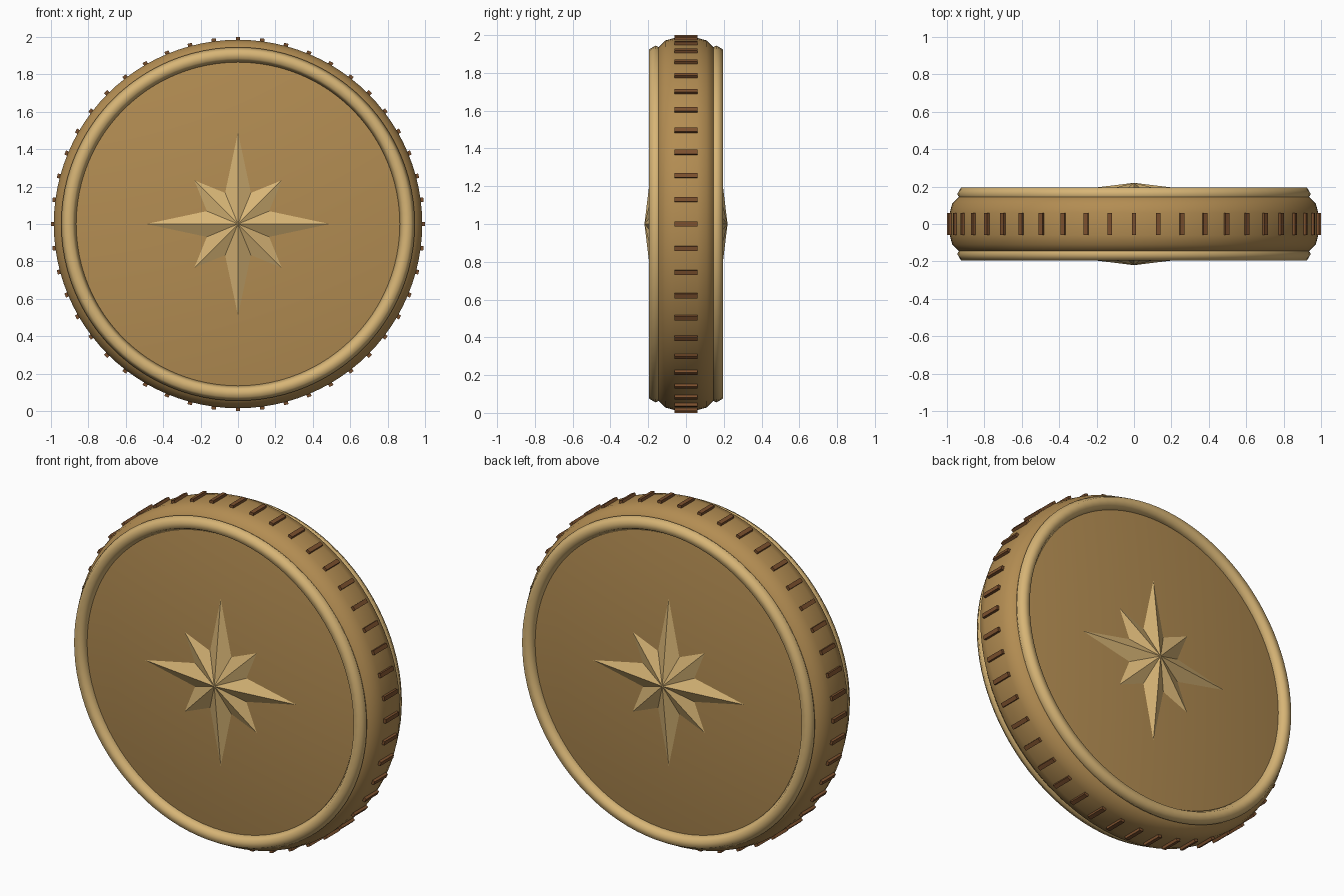
import bpy, bmesh
from math import pi, sin, cos, radians
from mathutils import Matrix

old = bpy.data.objects.get("Cube")
if old:
    bpy.data.objects.remove(old)

CENTRE = Matrix.Translation((0, 0, 1))
FACE = 0.16          # half thickness of the disc
SEGMENTS = 96


def material(name, rgb):
    m = bpy.data.materials.new(name)
    m.use_nodes = True
    m.diffuse_color = (*rgb, 1)
    m.node_tree.nodes["Principled BSDF"].inputs["Base Color"].default_value = (*rgb, 1)
    return m


bronze = material("bronze", (0.45, 0.265, 0.085))
gold = material("pale gold", (0.68, 0.46, 0.18))
brown = material("dark brown", (0.2, 0.08, 0.027))


def add_object(name, bm, mat, smooth_angle=None):
    bmesh.ops.recalc_face_normals(bm, faces=bm.faces)
    bm.transform(CENTRE)
    mesh = bpy.data.meshes.new(name)
    bm.to_mesh(mesh)
    bm.free()
    mesh.materials.append(mat)
    ob = bpy.data.objects.new(name, mesh)
    bpy.context.collection.objects.link(ob)
    if smooth_angle:
        bpy.ops.object.select_all(action="DESELECT")
        ob.select_set(True)
        bpy.context.view_layer.objects.active = ob
        bpy.ops.object.shade_smooth_by_angle(angle=radians(smooth_angle))
    return ob


def lathe(profile, closed):
    """Spin (radius, y) points around the y axis; open profiles get end caps."""
    bm = bmesh.new()
    loops = []
    for r, y in profile:
        angles = [2 * pi * i / SEGMENTS for i in range(SEGMENTS)]
        loops.append([bm.verts.new((r * cos(a), y, r * sin(a))) for a in angles])
    pairs = list(zip(loops, loops[1:]))
    if closed:
        pairs.append((loops[-1], loops[0]))
    else:
        bm.faces.new(loops[0])
        bm.faces.new(loops[-1])
    for a, b in pairs:
        for i in range(SEGMENTS):
            j = (i + 1) % SEGMENTS
            bm.faces.new((a[i], a[j], b[j], b[i]))
    return bm


# Disc with rounded edges
bevel, radius = 0.1, 0.985
half = [(radius - bevel * (1 - cos(t)), FACE - bevel * (1 - sin(t)))
        for t in (0, pi / 6, pi / 3, pi / 2)]
profile = [(r, -y) for r, y in reversed(half)] + half
add_object("disc_body", lathe(profile, False), bronze, 40)

# Raised rim and compass star on each face
for side, label in ((-1, "front"), (1, "back")):
    tube = [(0.905 + 0.04 * cos(k * pi / 3), side * FACE + 0.04 * sin(k * pi / 3))
            for k in range(6)]
    add_object(label + "_rim", lathe(tube, True), gold, 70)

    bm = bmesh.new()
    outline = []
    for i in range(16):
        r = 0.18 if i % 2 else (0.33 if i % 4 else 0.49)
        a = i * pi / 8
        outline.append(bm.verts.new((r * cos(a), side * FACE, r * sin(a))))
    apex = bm.verts.new((0, side * 0.22, 0))
    for i in range(16):
        bm.faces.new((outline[i], outline[(i + 1) % 16], apex))
    bm.faces.new(outline)
    add_object(label + "_star", bm, gold)

# Grip ridges around the edge
bm = bmesh.new()
for i in range(48):
    place = (Matrix.Rotation(2 * pi * i / 48, 4, "Y")
             @ Matrix.Translation((0.985, 0, 0))
             @ Matrix.Diagonal((0.03, 0.12, 0.024, 1)))
    bmesh.ops.create_cube(bm, size=1, matrix=place)
add_object("edge_ridges", bm, brown)
